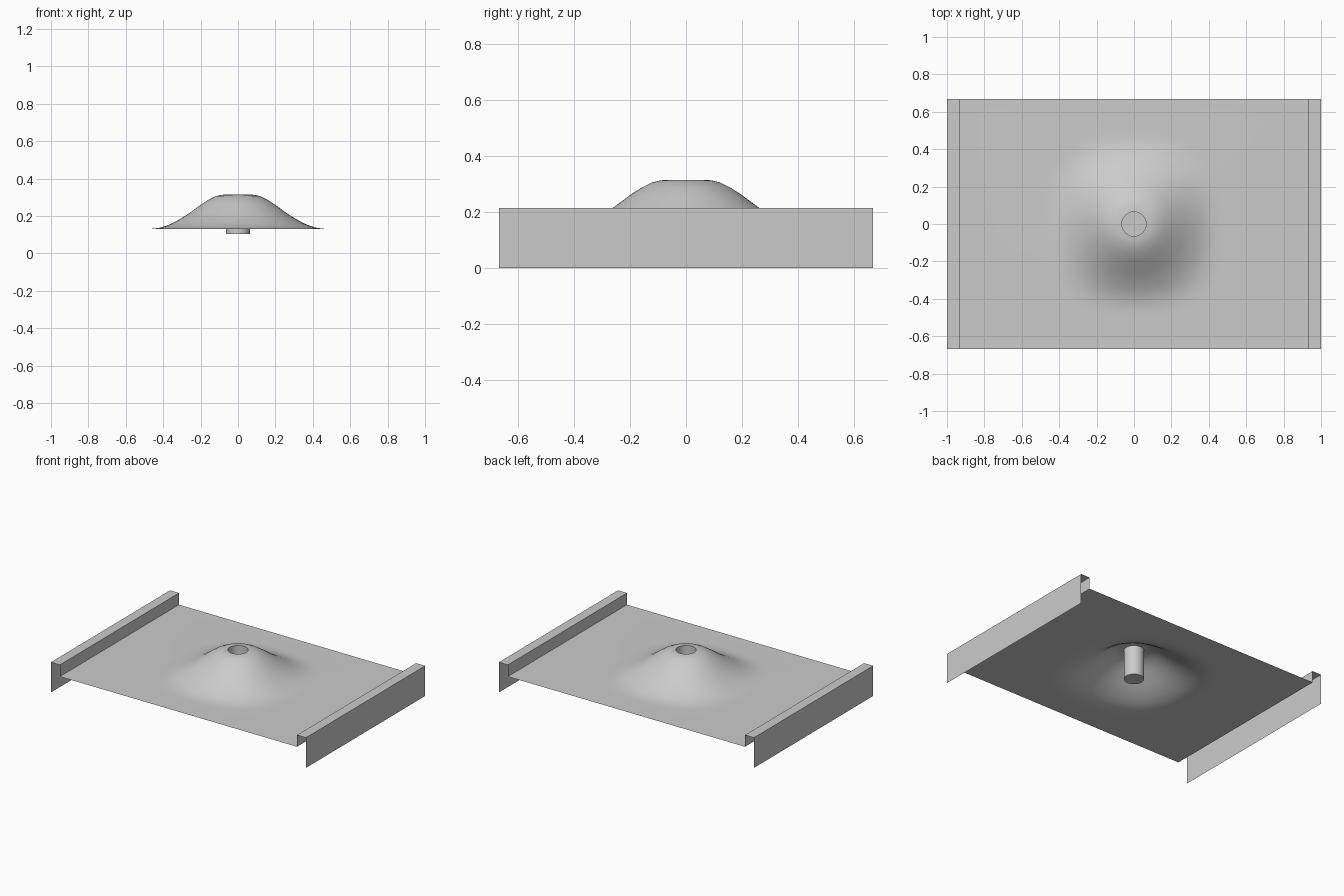
import bpy, bmesh
from math import sin, cos, pi

cube = bpy.data.objects.get("Cube")
if cube:
    bpy.data.objects.remove(cube, do_unlink=True)

GREY = (0.6, 0.6, 0.6, 1)
SEGS = 64
HALF_X, HALF_Y = 0.93, 0.667      # flat sheet half sizes
SHEET_Z, RAIL_Z = 0.131, 0.214
HOLE_R, HOLE_Z, CUP_Z = 0.065, 0.315, 0.105

mat = bpy.data.materials.new("plain grey")
mat.use_nodes = True
mat.diffuse_color = GREY
mat.node_tree.nodes["Principled BSDF"].inputs["Base Color"].default_value = GREY


def finish(name, bm):
    mesh = bpy.data.meshes.new(name)
    bm.to_mesh(mesh)
    bm.free()
    obj = bpy.data.objects.new(name, mesh)
    bpy.context.collection.objects.link(obj)
    mesh.materials.append(mat)
    bpy.ops.object.select_all(action="DESELECT")
    obj.select_set(True)
    bpy.context.view_layer.objects.active = obj
    bpy.ops.object.shade_smooth_by_angle()
    return obj


def ring(bm, point):
    return [bm.verts.new(point(2 * pi * i / SEGS)) for i in range(SEGS)]


def bridge(bm, a, b):
    for i in range(SEGS):
        j = (i + 1) % SEGS
        bm.faces.new((a[i], b[i], b[j], a[j]))


def dome_point(r, z):
    # the foot of the dome is slightly squared
    square = 0.08 * min(1, max(0, (r - 0.15) / 0.3))
    return lambda a: (r * (1 + square * sin(2 * a) ** 2) * cos(a),
                      r * (1 + square * sin(2 * a) ** 2) * sin(a), z)


def border_point(a):
    m = max(abs(cos(a)), abs(sin(a)))
    return HALF_X * cos(a) / m, HALF_Y * sin(a) / m, SHEET_Z


# Sheet with a raised dome around the central hole
bm = bmesh.new()
profile = [(HOLE_R, HOLE_Z), (0.09, 0.313), (0.12, 0.306), (0.16, 0.286),
           (0.2, 0.26), (0.262, 0.214), (0.3, 0.19), (0.34, 0.167),
           (0.38, 0.149), (0.42, 0.137), (0.46, 0.132), (0.5, SHEET_Z)]
rings = [ring(bm, dome_point(r, z)) for r, z in profile]
rings.append(ring(bm, border_point))
for a, b in zip(rings, rings[1:]):
    bridge(bm, a, b)
finish("domed_sheet", bm)

# Cup sunk from the hole, closed at the bottom
bm = bmesh.new()
top = ring(bm, lambda a: (HOLE_R * cos(a), HOLE_R * sin(a), HOLE_Z))
low = ring(bm, lambda a: (HOLE_R * cos(a), HOLE_R * sin(a), CUP_Z))
bridge(bm, low, top)
bm.faces.new(low)
finish("centre_cup", bm)

# Folded rails along both ends: up, across and down
for side, name in ((1, "left_rail"), (-1, "right_rail")):
    bm = bmesh.new()
    fold = [(HALF_X, SHEET_Z), (HALF_X, RAIL_Z), (1, RAIL_Z), (1, 0)]
    rows = [[bm.verts.new((side * x, y, z)) for y in (-HALF_Y, HALF_Y)]
            for x, z in fold]
    for p, q in zip(rows, rows[1:]):
        corners = (p[0], q[0], q[1], p[1])
        bm.faces.new(corners if side > 0 else corners[::-1])
    finish(name, bm)
